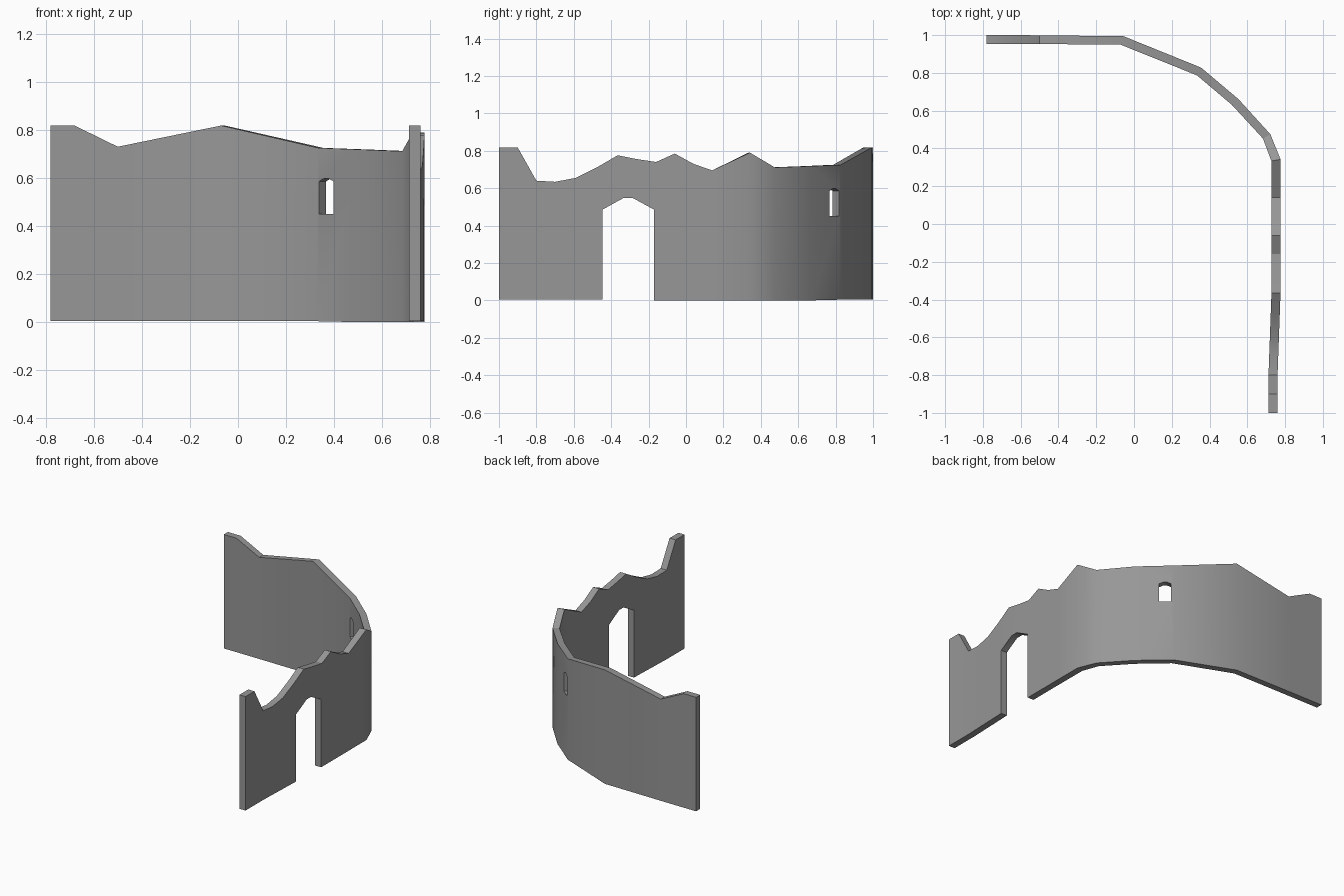
import bpy, bmesh
from mathutils import Vector

if "Cube" in bpy.data.objects:
    bpy.data.objects.remove(bpy.data.objects["Cube"])

THICK = 0.048

# Curved half: outer x, outer y, inner x, inner y, top height
stations = [
    (-0.78, 1.0, -0.78, 0.954, 0.818),
    (-0.68, 1.0, -0.68, 0.954, 0.818),
    (-0.50, 0.999, -0.50, 0.953, 0.73),
    (-0.055, 0.994, -0.07, 0.949, 0.818),
    (0.355, 0.828, 0.333, 0.787, 0.725),
    (0.552, 0.662, 0.518, 0.631, 0.718),
    (0.722, 0.475, 0.683, 0.452, 0.711),
    (0.776, 0.342, 0.727, 0.334, 0.79),
]
# Straight half: y and ragged top height
straight = [(0.14, 0.695), (0.04, 0.73), (-0.06, 0.785), (-0.16, 0.74),
            (-0.26, 0.755), (-0.365, 0.776), (-0.47, 0.715), (-0.59, 0.655),
            (-0.70, 0.634), (-0.80, 0.64), (-0.90, 0.818), (-1.0, 0.818)]
for y, top in straight:
    x = 0.776 - 0.016 * min(1, max(0, (-0.36 - y) / 0.44))
    stations.append((x, y, x - THICK, y, top))


def make_object(name, bm):
    bmesh.ops.recalc_face_normals(bm, faces=bm.faces)
    mesh = bpy.data.meshes.new(name)
    bm.to_mesh(mesh)
    bm.free()
    obj = bpy.data.objects.new(name, mesh)
    bpy.context.collection.objects.link(obj)
    return obj


# Ruined wall swept along the stations
bm = bmesh.new()
rings = []
for ox, oy, ix, iy, top in stations:
    base = 0.0 if -0.2 < oy < 0.7 else 0.004
    rings.append([bm.verts.new(p) for p in (
        (ox, oy, base), (ox, oy, top), (ix, iy, top), (ix, iy, base))])
for a, b in zip(rings, rings[1:]):
    for k in range(4):
        bm.faces.new((a[k], b[k], b[(k + 1) % 4], a[(k + 1) % 4]))
bm.faces.new(rings[0])
bm.faces.new(rings[-1])
wall = make_object("ruined_wall", bm)

# Dark grey stone
stone = bpy.data.materials.new("dark_stone")
stone.diffuse_color = (0.31, 0.31, 0.31, 1)
stone.use_nodes = True
stone.node_tree.nodes["Principled BSDF"].inputs["Base Color"].default_value = stone.diffuse_color
wall.data.materials.append(stone)


def cut_opening(name, origin, along, profile):
    """Cut a (distance, height) profile through the wall."""
    origin, along = Vector(origin), Vector(along).normalized()
    normal = Vector((along.y, -along.x, 0))
    bm = bmesh.new()
    loops = [[bm.verts.new(origin + along * d + normal * s + Vector((0, 0, z)))
              for d, z in profile] for s in (-0.12, 0.12)]
    n = len(profile)
    for i in range(n):
        j = (i + 1) % n
        bm.faces.new((loops[0][i], loops[0][j], loops[1][j], loops[1][i]))
    for loop in loops:
        bm.faces.new(loop)
    cutter = make_object(name, bm)
    cutter.hide_render = True
    cutter.data.materials.append(stone)
    mod = wall.modifiers.new(name, 'BOOLEAN')
    mod.operation = 'DIFFERENCE'
    mod.solver = 'EXACT'
    mod.object = cutter
    bpy.context.view_layer.objects.active = wall
    bpy.ops.object.modifier_apply(modifier=name)
    bpy.data.objects.remove(cutter)


# Doorway with a chamfered arch
cut_opening("doorway", (0.75, 0, 0), (0, 1, 0),
            [(-0.447, -0.1), (-0.17, -0.1), (-0.17, 0.485),
             (-0.284, 0.547), (-0.335, 0.547), (-0.447, 0.485)])
# Small pointed window
cut_opening("window", (0.349, 0.804, 0), (0.197, -0.166, 0),
            [(0.003, 0.45), (0.084, 0.45), (0.084, 0.585),
             (0.056, 0.598), (0.03, 0.598), (0.003, 0.585)])

# Soft bends, sharp edges
bpy.ops.object.select_all(action='DESELECT')
wall.select_set(True)
bpy.context.view_layer.objects.active = wall
bpy.ops.object.shade_smooth_by_angle(angle=0.52)
